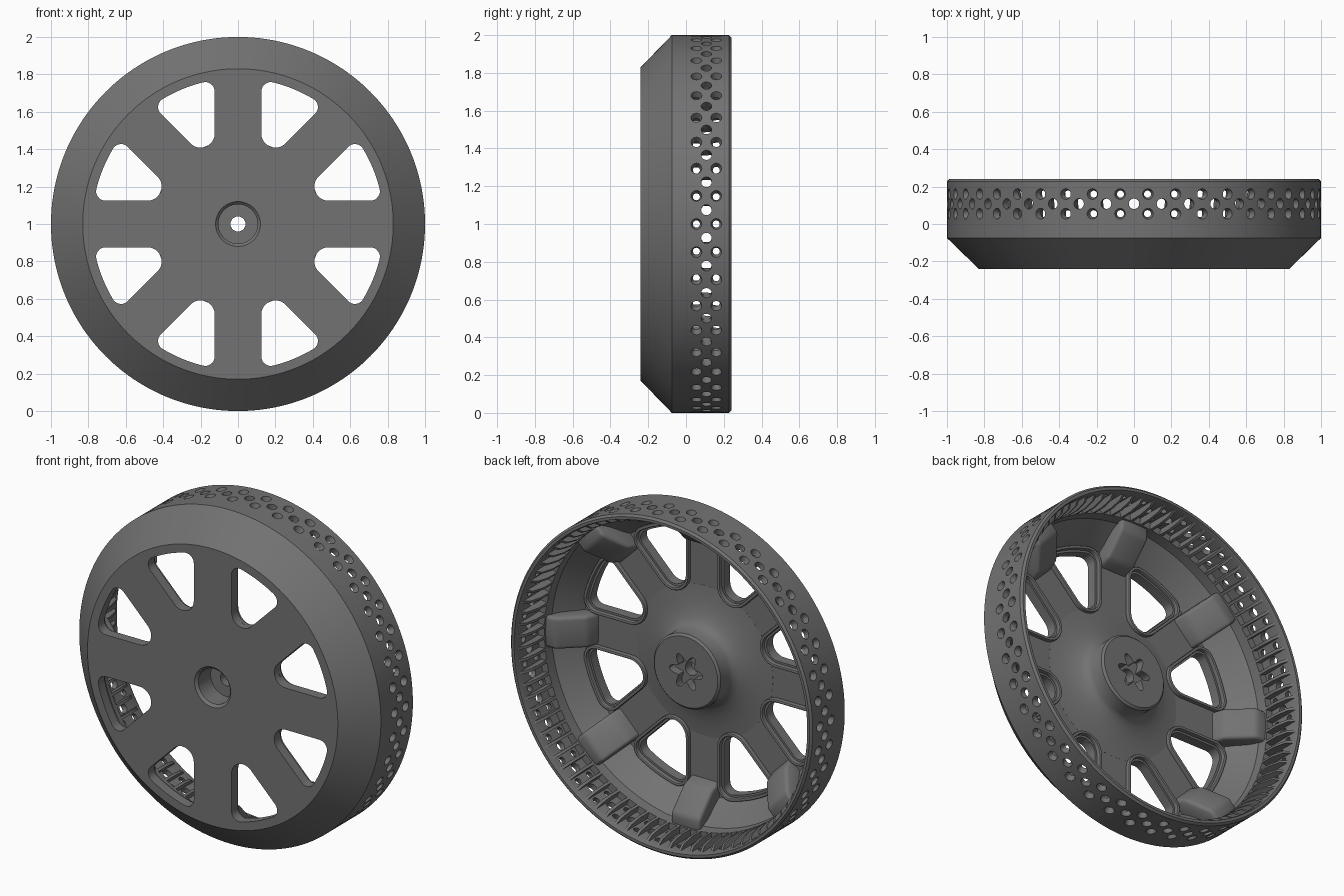
import bpy, bmesh
from math import sin, cos, pi, radians, asin
from mathutils import Matrix, Vector

cube = bpy.data.objects.get("Cube")
if cube:
    bpy.data.objects.remove(cube)

grey = bpy.data.materials.new("dark_grey")
grey.use_nodes = True
COLOUR = (0.17, 0.17, 0.17, 1)
grey.diffuse_color = COLOUR
grey.node_tree.nodes["Principled BSDF"].inputs["Base Color"].default_value = COLOUR
LIFT = Vector((0, 0, 1))  # wheel axis height


def select(ob):
    bpy.ops.object.select_all(action="DESELECT")
    ob.select_set(True)
    bpy.context.view_layer.objects.active = ob


def finish(ob, angle=30):
    select(ob)
    bpy.ops.object.shade_smooth_by_angle(angle=radians(angle))


def to_object(bm, name):
    bmesh.ops.recalc_face_normals(bm, faces=bm.faces)
    mesh = bpy.data.meshes.new(name)
    bm.to_mesh(mesh)
    bm.free()
    mesh.materials.append(grey)
    ob = bpy.data.objects.new(name, mesh)
    bpy.context.collection.objects.link(ob)
    ob.location = LIFT
    return ob


def lathe(name, profile, steps=168):
    """Revolve a closed (radius, y) profile about the y axis."""
    bm = bmesh.new()
    rings = []
    for i in range(steps):
        a = 2 * pi * i / steps
        rings.append([bm.verts.new((r * cos(a), y, r * sin(a))) for r, y in profile])
    n = len(profile)
    for i in range(steps):
        p, q = rings[i], rings[(i + 1) % steps]
        for j in range(n):
            k = (j + 1) % n
            bm.faces.new((p[j], p[k], q[k], q[j]))
    return to_object(bm, name)


def arc(cx, cy, r, start, end, n=10):
    return [(cx + r * cos(start + (end - start) * i / n),
             cy + r * sin(start + (end - start) * i / n)) for i in range(n + 1)]


def turned(points, a):
    return [(x * cos(a) - y * sin(a), x * sin(a) + y * cos(a)) for x, y in points]


def circle(r, n=168):
    return arc(0, 0, r, 0, 2 * pi, n)[:-1]


def flat_part(name, outlines, y0, y1, bevel=0.0):
    """Extrude filled outlines (with holes) between two depths."""
    cu = bpy.data.curves.new(name, "CURVE")
    cu.dimensions = "2D"
    cu.fill_mode = "BOTH"
    cu.extrude = (y1 - y0) / 2 - bevel
    cu.bevel_depth = bevel
    cu.offset = -bevel
    cu.bevel_resolution = 1
    for pts in outlines:
        sp = cu.splines.new("POLY")
        sp.points.add(len(pts) - 1)
        for p, (x, y) in zip(sp.points, pts):
            p.co = (x, y, 0, 1)
        sp.use_cyclic_u = True
    ob = bpy.data.objects.new(name, cu)
    bpy.context.collection.objects.link(ob)
    ob.rotation_euler.x = pi / 2
    ob.location = LIFT + Vector((0, (y0 + y1) / 2, 0))
    cu.materials.append(grey)
    select(ob)
    bpy.ops.object.convert(target="MESH")
    finish(bpy.context.object)


def window(offset=0.0):
    """Rounded wedge opening, lying along +x."""
    half, wall = pi / 8, 0.125
    r_in, r_out, reach = 0.075, 0.05, 0.73
    d = (wall + r_in) / sin(half)
    a = half - asin((wall + r_out) / reach)
    side = half + pi / 2
    cx, cy = reach * cos(a), reach * sin(a)
    pts = arc(d, 0, r_in + offset, side, 2 * pi - side)
    pts += arc(cx, -cy, r_out + offset, -side, -a)
    pts += arc(0, 0, reach + r_out + offset, -a, a)[1:-1]
    pts += arc(cx, cy, r_out + offset, a, side)
    return pts


# Front plate with eight openings
sectors = [(k + 0.5) * pi / 4 for k in range(8)]
openings = [turned(window(), a) for a in sectors]
flat_part("front_plate", [circle(0.8), circle(0.12)] + openings, -0.24, -0.18)

# Raised lips round the openings on the back
for a in sectors:
    flat_part("opening_lip", [turned(window(0.03), a), turned(window(0.012), a)],
              -0.19, -0.155, 0.006)

# Rim shell with bevelled front shoulder
rim = lathe("rim", [(0.8, -0.24), (0.83, -0.24), (1, -0.075), (1, 0.228), (0.988, 0.24),
                    (0.972, 0.24), (0.966, 0.22), (0.966, 0.02), (0.925, 0.02),
                    (0.92, -0.04), (0.83, -0.14), (0.8, -0.18)])

# Three staggered rows of holes through the rim
COUNT = 42
bm = bmesh.new()
for y, shift, narrow, wide in ((0.055, 0, 0.014, 0.032), (0.16, 0, 0.014, 0.032),
                               (0.108, 0.5, 0.028, 0.028)):
    for i in range(COUNT):
        a = 2 * pi * (i + shift) / COUNT
        out = Vector((cos(a), 0, sin(a)))
        m = Matrix.Translation(out * 0.98 + Vector((0, y, 0))) @ \
            out.to_track_quat("Z", "Y").to_matrix().to_4x4()
        bmesh.ops.create_cone(bm, cap_ends=True, segments=16, radius1=narrow,
                              radius2=wide, depth=0.06, matrix=m)
cutter = to_object(bm, "hole_cutter")
cutter.hide_render = True
mod = rim.modifiers.new("holes", "BOOLEAN")
mod.operation = "DIFFERENCE"
mod.solver = "EXACT"
mod.object = cutter
select(rim)
bpy.ops.object.modifier_apply(modifier=mod.name)
bpy.data.objects.remove(cutter)
finish(rim)


def blades(name, profile, width, count, shift=0.0, bevel=0.0):
    """Ring of radial slabs with a (radius, y) outline."""
    bm = bmesh.new()
    for i in range(count):
        rot = Matrix.Rotation(2 * pi * (i + shift) / count, 3, "Y")
        sides = [[bm.verts.new(rot @ Vector((r, y, s * width / 2))) for r, y in profile]
                 for s in (-1, 1)]
        bm.faces.new(sides[0])
        bm.faces.new(sides[1][::-1])
        n = len(profile)
        for j in range(n):
            k = (j + 1) % n
            bm.faces.new((sides[0][j], sides[1][j], sides[1][k], sides[0][k]))
    if bevel:
        bmesh.ops.recalc_face_normals(bm, faces=bm.faces)
        bmesh.ops.bevel(bm, geom=bm.edges[:], offset=bevel, segments=3,
                        profile=0.5, affect="EDGES")
    finish(to_object(bm, name))


# Stiffening ribs inside the rim
blades("rim_ribs", [(0.975, 0.225), (0.94, 0.18), (0.925, 0.1), (0.925, 0.01), (0.975, 0.01)],
       0.016, 2 * COUNT, 0.5)

# Rounded pads where each spoke meets the rim
blades("spoke_pads", [(0.7, -0.2), (0.73, -0.11), (0.86, 0.01), (0.94, 0.01), (0.84, -0.2)],
       0.19, 8, 0, 0.02)

# Hub with front bore and flared base
hub = lathe("hub", [(0.12, -0.24), (0.105, -0.225), (0.105, -0.11), (0.04, -0.11),
                    (0.04, -0.05), (0.2, -0.05), (0.2, 0), (0.21, 0), (0.222, -0.012),
                    (0.222, -0.095), (0.235, -0.118), (0.265, -0.138), (0.31, -0.155),
                    (0.37, -0.17), (0.45, -0.1795), (0.45, -0.2), (0.12, -0.2)], 96)
finish(hub)

# Hub end cap with six-lobed socket
star = []
for i in range(96):
    a = 2 * pi * i / 96
    r = 0.085 + 0.026 * cos(6 * a)
    star.append((r * cos(a), r * sin(a)))
flat_part("hub_cap", [circle(0.2, 96), star], -0.05, 0)
